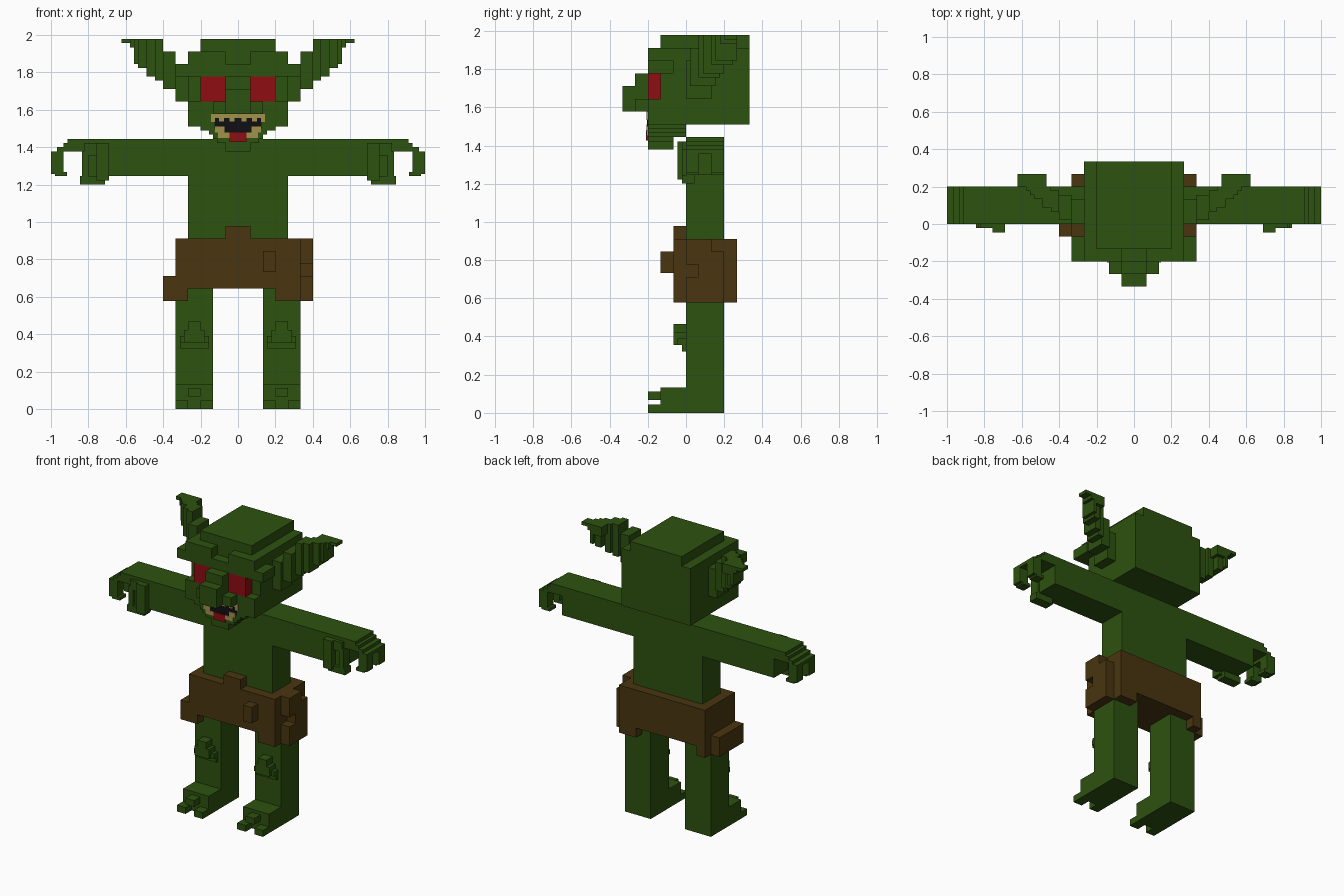
import bpy, bmesh

if "Cube" in bpy.data.objects:
    bpy.data.objects.remove(bpy.data.objects["Cube"])

U = 1 / 45  # one small block; all sizes below are in blocks


def material(name, rgb):
    m = bpy.data.materials.new(name)
    m.diffuse_color = (*rgb, 1)
    m.use_nodes = True
    m.node_tree.nodes["Principled BSDF"].inputs["Base Color"].default_value = m.diffuse_color
    return m


GREEN = material("green skin", (0.027, 0.085, 0.005))
BROWN = material("brown cloth", (0.068, 0.036, 0.005))
RED = material("red", (0.27, 0.004, 0.006))
TAN = material("tan teeth", (0.36, 0.29, 0.07))
BLACK = material("black mouth", (0.005, 0.005, 0.006))


def mirror(boxes):
    return boxes + [(-b[1], -b[0], *b[2:]) for b in boxes]


def blocks(name, mat, boxes):
    """Union of boxes (x0, x1, y0, y1, z0, z1), keeping only the outer faces."""
    planes = [sorted({b[2 * a + s] for b in boxes for s in (0, 1)}) for a in range(3)]
    filled = set()
    for b in boxes:
        r = [range(planes[a].index(b[2 * a]), planes[a].index(b[2 * a + 1])) for a in range(3)]
        filled |= {(i, j, k) for i in r[0] for j in r[1] for k in r[2]}
    bm = bmesh.new()
    verts = {}

    def vert(key):
        if key not in verts:
            verts[key] = bm.verts.new([planes[a][key[a]] * U for a in range(3)])
        return verts[key]

    for cell in sorted(filled):
        for a in range(3):
            for s in (0, 1):
                near = list(cell)
                near[a] += 2 * s - 1
                if tuple(near) in filled:
                    continue
                ring = []
                for p, q in ((0, 0), (1, 0), (1, 1), (0, 1)):
                    key = list(cell)
                    key[a] += s
                    key[(a + 1) % 3] += p
                    key[(a + 2) % 3] += q
                    ring.append(vert(tuple(key)))
                bm.faces.new(ring if s else ring[::-1])
    me = bpy.data.meshes.new(name)
    bm.to_mesh(me)
    bm.free()
    me.materials.append(mat)
    ob = bpy.data.objects.new(name, me)
    bpy.context.collection.objects.link(ob)
    return ob


# Torso with outstretched arms and hooked hands
hand = [
    (12, 37, 0, 9, 56, 65),                              # arm
    (37, 41, 0, 9, 62, 65), (41, 42, 0, 9, 62, 64),      # back of hand
    (42, 43.5, 0, 9, 61, 63), (43.5, 45, 0, 9, 61, 62),  # knuckles
    (31, 37, -1, 0, 61, 64),                             # thumb root
    (31, 34, -2, 1, 55, 64), (32, 38, -1, 2, 54, 56),    # thumb and its claw
    (36, 37.5, -1, 2, 56, 62),
]
for y in (0, 6):                                         # two hooked fingers
    hand += [(42, 45, y, y + 3, 56.5, 61), (41.2, 44, y, y + 3, 56, 57)]
blocks("torso_and_arms", GREEN, [(-12, 12, 0, 9, 30, 65)] + mirror(hand))

# Legs with knobbly knees and three-toed feet
legs = [
    (6, 15, 0, 9, 0, 29), (6, 15, -6, 0, 0, 6),
    (6, 9, -9, -6, 0, 2), (12, 15, -9, -6, 0, 2), (9, 12, -9, -6, 3, 5),
    (7, 14, -1, 0, 14.5, 16), (7, 14, -2, 0, 16, 17.5),
    (8, 13, -3, 0, 16, 19), (9, 12, -3, 0, 19, 21),
]
blocks("legs", GREEN, mirror(legs))

# Ragged loincloth
blocks("loincloth", BROWN, [
    (-15, 15, -3, 12, 29, 41), (-3, 3, -3, 0, 41, 44),
    (9, 15, -3, 12, 26, 29), (-15, -12, -3, 12, 26, 29),
    (-18, -15, 0, 9, 26, 32), (-18, -12, -3, 0, 26, 32),
    (15, 18, 0, 9, 26, 32), (15, 18, 0, 6, 35, 41), (15, 18, 3, 9, 32, 38),
    (6, 9, -6, -3, 33, 38),
])

# Head: skull, brow, nose and stepped jaw
face = [
    (3, 12, -9, -6, 80, 86), (12, 15, -9, -3, 80, 83),   # brow
    (3, 6, -12, -9, 71, 74),                             # nostril
]
blocks("head", GREEN, mirror(face) + [
    (-12, 12, -6, 15, 68, 86), (-9, 9, -6, 15, 86, 89),
    (-3, 3, -9, -6, 74, 83), (-12, 12, -9, -6, 68, 74),
    (-3, 3, -12, -9, 71, 80), (-3, 3, -15, -12, 71, 77),
    (-9, 9, -9, 0, 67, 68), (-7, 7, -9, 0, 66, 67), (-6, 6, -9, 0, 65, 66),
    (-5, 5, -9, -3, 64, 65), (-3, 3, -9, -3, 62, 64),
])

# Ears sweeping up and back
blocks("ears", GREEN, mirror([
    (12, 15, 0, 6, 74, 83), (15, 18, 1, 7, 77, 86),
    (18, 20, 3, 8, 79, 89), (20, 22, 4, 9, 80, 89),
    (22, 24, 6, 11, 82, 89), (24, 25, 7, 12, 83, 89),
    (25, 26, 8, 12, 87, 89), (26, 28, 9, 12, 88, 89), (21, 24, 9, 12, 86, 89),
]))

# Eyes
blocks("eyes", RED, mirror([(3, 9, -9, -6, 74, 80)]))

# Mouth plates on the front of the jaw
blocks("mouth", BLACK, [(-5.7, 5.7, -9.15, -9, 67.5, 70.5), (-4, 4, -9.15, -9, 66, 67.5)])
teeth = [(-6.5, 6.5, -9.3, -9, 70, 71)]
teeth += [(c - 0.6, c + 0.6, -9.3, -9, 69.2, 70) for c in (-4, -1.5, 1.5, 4)]
teeth += mirror([(5.5, 6.5, -9.3, -9, 69, 70), (3.3, 5.5, -9.3, -9, 66.5, 68),
                 (2, 4.8, -9.3, -9, 65.2, 66.5)])
blocks("teeth", TAN, teeth)
blocks("tongue", RED, [(-2, 2, -9.4, -9, 64.2, 66.5)])
